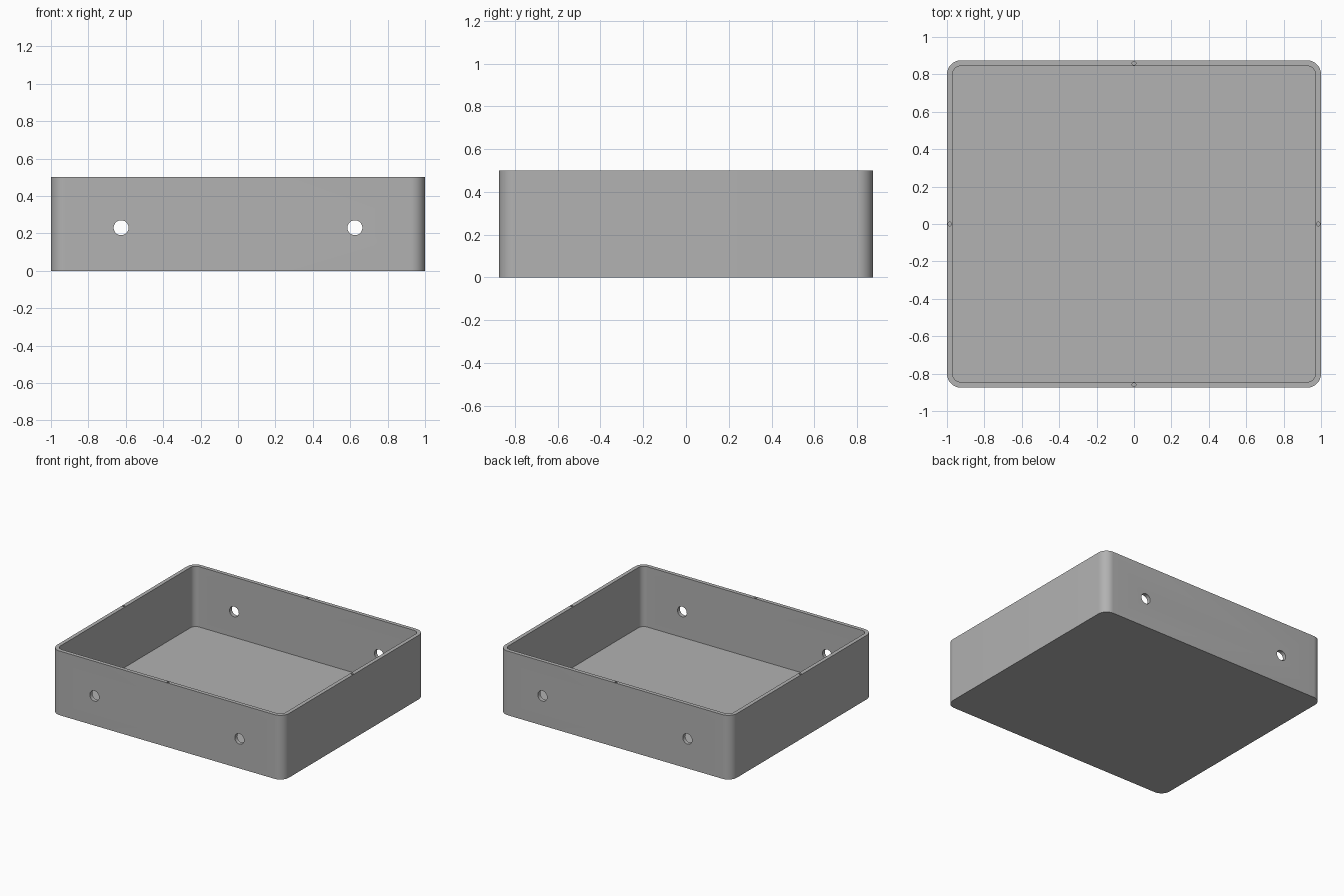
import bpy
import math

if "Cube" in bpy.data.objects:
    bpy.data.objects.remove(bpy.data.objects["Cube"], do_unlink=True)

WIDTH, DEPTH, HEIGHT = 2.0, 1.75, 0.5
WALL, FLOOR, CORNER = 0.03, 0.03, 0.075

grey = bpy.data.materials.new("plain grey")
grey.use_nodes = True
colour = (0.445, 0.445, 0.445, 1)
grey.diffuse_color = colour
grey.node_tree.nodes["Principled BSDF"].inputs["Base Color"].default_value = colour


def rounded_block(name, width, depth, radius, z0, z1, steps=12):
    """Upright block with rounded vertical corners."""
    outline = []
    for i, (sx, sy) in enumerate([(1, 1), (-1, 1), (-1, -1), (1, -1)]):
        for k in range(steps + 1):
            a = math.pi / 2 * (i + k / steps)
            outline.append((sx * (width / 2 - radius) + radius * math.cos(a),
                            sy * (depth / 2 - radius) + radius * math.sin(a)))
    n = len(outline)
    verts = [(x, y, z) for z in (z0, z1) for x, y in outline]
    faces = [(i, (i + 1) % n, n + (i + 1) % n, n + i) for i in range(n)]
    faces += [tuple(reversed(range(n))), tuple(range(n, 2 * n))]
    mesh = bpy.data.meshes.new(name)
    mesh.from_pydata(verts, [], faces)
    mesh.materials.append(grey)
    obj = bpy.data.objects.new(name, mesh)
    bpy.context.collection.objects.link(obj)
    return obj


def drill(name, radius, length, location, rotation=(0, 0, 0)):
    """Round cutter for a hole."""
    bpy.ops.mesh.primitive_cylinder_add(vertices=32, radius=radius, depth=length,
                                        location=location, rotation=rotation)
    obj = bpy.context.object
    obj.name = name
    obj.data.materials.append(grey)
    return obj


# Open tray and the hollow inside it
tray = rounded_block("tray", WIDTH, DEPTH, CORNER, 0, HEIGHT)
cutters = [rounded_block("hollow", WIDTH - 2 * WALL, DEPTH - 2 * WALL,
                         CORNER - WALL, FLOOR, HEIGHT + 0.2)]

# Round holes through the front and back walls
for x in (-0.625, 0.625):
    cutters.append(drill("wall_hole", 0.04, DEPTH + 0.4, (x, 0, 0.23),
                         (math.pi / 2, 0, 0)))

# Small pin holes in the middle of each rim edge
rim_x, rim_y = (WIDTH - WALL) / 2, (DEPTH - WALL) / 2
for x, y in [(rim_x, 0), (-rim_x, 0), (0, rim_y), (0, -rim_y)]:
    cutters.append(drill("pin_hole", 0.01, 0.2, (x, y, HEIGHT)))

# Cut everything out of the tray
bpy.ops.object.select_all(action="DESELECT")
tray.select_set(True)
bpy.context.view_layer.objects.active = tray
for cutter in cutters:
    cutter.hide_render = True
    cut = tray.modifiers.new("cut", "BOOLEAN")
    cut.operation = "DIFFERENCE"
    cut.solver = "EXACT"
    cut.object = cutter
    bpy.ops.object.modifier_apply(modifier=cut.name)
    bpy.data.objects.remove(cutter, do_unlink=True)

bpy.ops.object.shade_smooth_by_angle(angle=math.radians(30))
